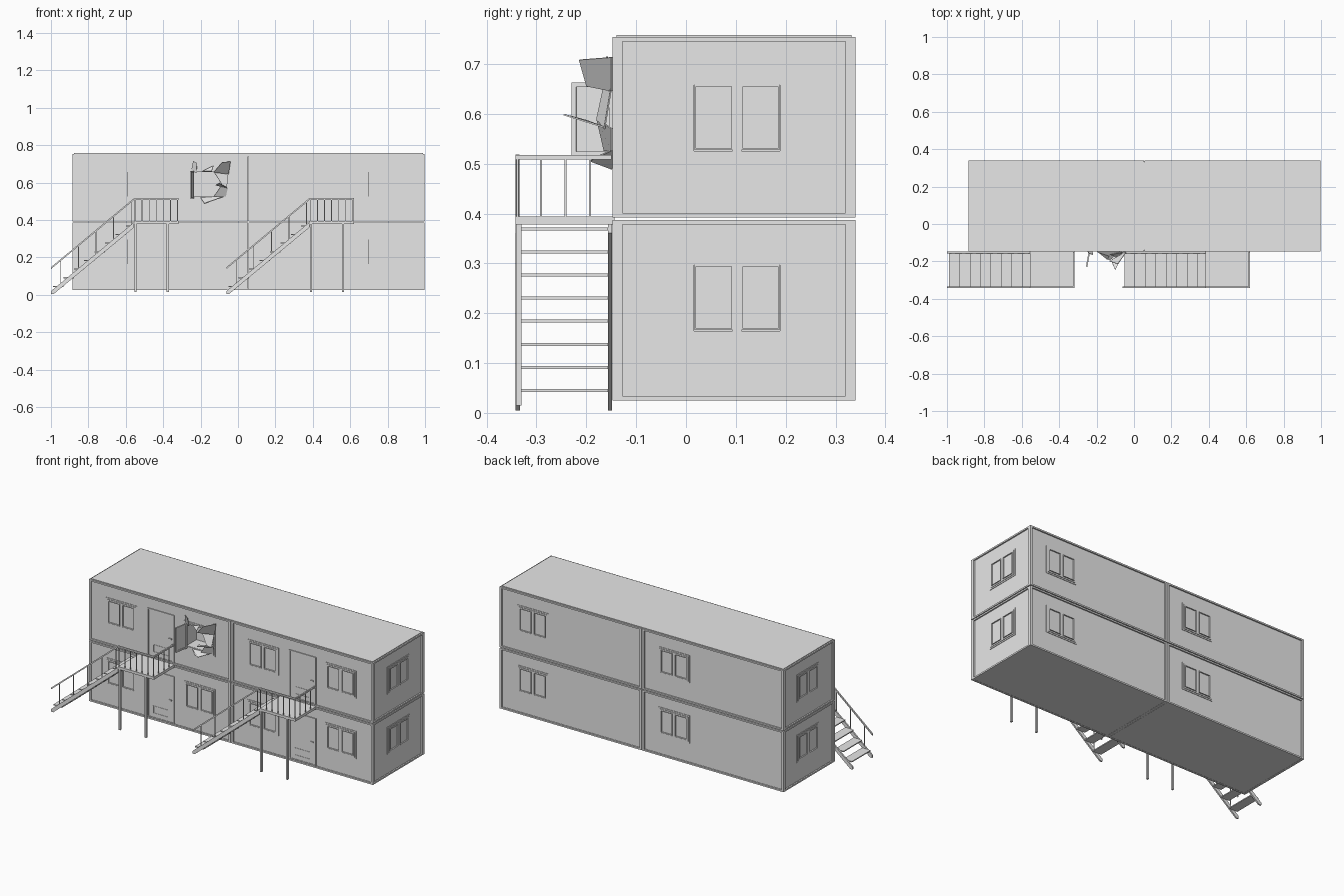
import bpy, bmesh
from mathutils import Matrix, Vector

if "Cube" in bpy.data.objects:
    bpy.data.objects.remove(bpy.data.objects["Cube"])

grey = bpy.data.materials.new("light_grey")
grey.use_nodes = True
grey.diffuse_color = (0.8, 0.8, 0.8, 1)
grey.node_tree.nodes["Principled BSDF"].inputs["Base Color"].default_value = (0.8, 0.8, 0.8, 1)


def finish(name, bm, matrix=None):
    if matrix:
        bm.transform(matrix)
    bmesh.ops.recalc_face_normals(bm, faces=bm.faces)
    mesh = bpy.data.meshes.new(name)
    bm.to_mesh(mesh)
    bm.free()
    mesh.materials.append(grey)
    ob = bpy.data.objects.new(name, mesh)
    bpy.context.scene.collection.objects.link(ob)
    return ob


def add_box(bm, x0, x1, y0, y1, z0, z1):
    place = Matrix.Translation(((x0 + x1) / 2, (y0 + y1) / 2, (z0 + z1) / 2))
    size = Matrix.Diagonal((x1 - x0, y1 - y0, z1 - z0, 1))
    bmesh.ops.create_cube(bm, size=1, matrix=place @ size)


def boxes(name, parts, matrix=None):
    bm = bmesh.new()
    for p in parts:
        add_box(bm, *p)
    return finish(name, bm, matrix)


def ring(w, z0, z1, t, d0, d1, cx=0):
    # Four bars around an opening; local x is across, local y is outward
    a, b = cx - w / 2, cx + w / 2
    return [(a, a + t, d0, d1, z0, z1), (b - t, b, d0, d1, z0, z1),
            (a + t, b - t, d0, d1, z0, z0 + t), (a + t, b - t, d0, d1, z1 - t, z1)]


def prism(bm, profile, y0, y1):
    # Side profile in x and z, extruded across y
    face = bm.faces.new([bm.verts.new((x, y0, z)) for x, z in profile])
    out = bmesh.ops.extrude_face_region(bm, geom=[face])
    moved = [v for v in out["geom"] if isinstance(v, bmesh.types.BMVert)]
    bmesh.ops.translate(bm, verts=moved, vec=(0, y1 - y0, 0))


# Building limits
X0, XM, X1 = -0.885, 0.055, 0.997
Y0, Y1 = -0.147, 0.34
IN = 0.008
FLOORS = [(0.025, 0.387), (0.392, 0.754)]
COLUMNS = [(X0, XM - 0.002), (XM + 0.002, X1)]
walls = {}

# Four stacked modules: recessed walls with a proud steel frame
for level, (z0, z1) in zip(("lower", "upper"), FLOORS):
    for side, (x0, x1) in zip(("right", "left"), COLUMNS):
        ex0 = x0 + (IN if side == "right" else 0)
        ex1 = x1 - (IN if side == "left" else 0)
        walls[level, side] = boxes(f"{level}_{side}_walls",
                                   [(ex0, ex1, Y0 + IN, Y1 - IN, z0 + 0.002, z1 - 0.002)])
        posts = [(x, x + 0.013, y, y + 0.02, z0, z1)
                 for x in (x0, x1 - 0.013) for y in (Y0, Y1 - 0.02)]
        rails = []
        for z in (z0, z1 - 0.009):
            rails += [(x0 + 0.013, x1 - 0.013, y, y + 0.012, z, z + 0.009) for y in (Y0, Y1 - 0.012)]
            rails += [(x, x + 0.013, Y0 + 0.02, Y1 - 0.02, z, z + 0.009) for x in (x0, x1 - 0.013)]
        boxes(f"{level}_{side}_frame", posts + rails)
boxes("roof", [(X0 + 0.008, X1 - 0.008, Y0 + 0.008, Y1 - 0.008, 0.74, 0.758)])
boxes("floor", [(X0 + 0.005, X1 - 0.005, Y0 + 0.005, Y1 - 0.005, 0.026, 0.035)])


# Wall placements: local x across, local y outward, z up
def facing(direction, u):
    if direction == "front":
        return Matrix(((1, 0, 0, u), (0, -1, 0, Y0 + IN), (0, 0, 1, 0), (0, 0, 0, 1)))
    if direction == "back":
        return Matrix(((1, 0, 0, u), (0, 1, 0, Y1 - IN), (0, 0, 1, 0), (0, 0, 0, 1)))
    s, x = (1, X1 - IN) if direction == "left" else (-1, X0 + IN)
    return Matrix(((0, s, 0, x), (1, 0, 0, u), (0, 0, 1, 0), (0, 0, 0, 1)))


def window(direction, u, base, broken=False):
    parts = ring(0.205, base, base + 0.165, 0.008, -0.002, 0.003)
    parts += ring(0.189, base + 0.008, base + 0.157, 0.008, -0.002, 0.006)
    if not broken:
        parts.append((-0.009, 0.009, -0.002, 0.006, base + 0.016, base + 0.149))
        for cx in (-0.047, 0.047):
            parts += ring(0.077, base + 0.018, base + 0.149, 0.003, -0.002, 0.0085, cx)
            parts.append((cx - 0.036, cx + 0.036, -0.002, 0.001, base + 0.018, base + 0.148))
    boxes(f"{direction}_window", parts, facing(direction, u))


BASES = (0.148, 0.509)
for level, base in enumerate(BASES):
    for u in (-0.673, -0.155, 0.265, 0.78):
        window("front", u, base, broken=(level == 1 and u == -0.155))
    for u in (-0.155, 0.78):
        window("back", u, base)
    for end in ("left", "right"):
        window(end, 0.1025, base)

# Doors with frame, panel, vent and handle
for z0, _ in FLOORS:
    for u in (-0.412, 0.527):
        z = z0 + 0.008
        parts = ring(0.178, z, z + 0.285, 0.007, -0.002, 0.005)
        parts.append((-0.08, 0.08, -0.002, 0.002, z + 0.007, z + 0.278))
        parts += ring(0.1, z + 0.03, z + 0.075, 0.003, 0, 0.004)
        parts.append((0.055, 0.072, 0, 0.008, z + 0.135, z + 0.142))
        boxes("door", parts, facing("front", u))

# Hole behind the broken window
cutter = boxes("opening_cutter", [(-0.242, -0.068, Y0 - 0.02, Y0 + 0.1, 0.526, 0.657)])
cutter.hide_render = True
cutter.hide_set(True)
cut = walls["upper", "right"].modifiers.new("opening", "BOOLEAN")
cut.object = cutter
cut.solver = "EXACT"

# Sash swung open on the left of the broken window
sash = ring(0.085, 0.515, 0.663, 0.009, -0.004, 0.004, 0.0425)
sash.append((0.009, 0.076, -0.001, 0.001, 0.524, 0.654))
swing = Matrix.Translation((-0.238, Y0 + 0.002, 0)) @ Matrix.Rotation(-1.75, 4, "Z")
boxes("open_sash", sash, swing)

# Bent and torn pieces around the hole
SHARDS = [
    [(-0.13, -0.2, 0.655), (-0.05, -0.15, 0.645), (-0.04, -0.15, 0.713), (-0.085, -0.215, 0.708)],
    [(-0.19, -0.15, 0.66), (-0.14, -0.19, 0.66), (-0.13, -0.17, 0.69)],
    [(-0.25, -0.147, 0.665), (-0.222, -0.147, 0.65), (-0.22, -0.165, 0.705), (-0.24, -0.16, 0.715)],
    [(-0.13, -0.165, 0.66), (-0.05, -0.15, 0.66), (-0.06, -0.165, 0.57), (-0.085, -0.18, 0.59)],
    [(-0.06, -0.165, 0.575), (-0.1, -0.245, 0.6), (-0.12, -0.2, 0.588)],
    [(-0.085, -0.18, 0.59), (-0.055, -0.15, 0.57), (-0.065, -0.15, 0.525), (-0.13, -0.165, 0.525)],
    [(-0.2, -0.147, 0.52), (-0.07, -0.147, 0.53), (-0.13, -0.195, 0.507), (-0.18, -0.15, 0.49)],
]
bm = bmesh.new()
for shard in SHARDS:
    bm.faces.new([bm.verts.new(Vector(p)) for p in shard])
torn = finish("torn_window_pieces", bm)
torn.modifiers.new("thickness", "SOLIDIFY").thickness = 0.003

# Outside stairs, one flight per pair of modules
LX0, LX1, SY0, SY1 = -0.555, -0.318, -0.342, -0.149
SLOPE = 0.37 / 0.445
for dx in (0, 0.9375):
    shift = Matrix.Translation((dx, 0, 0))

    # Landing platform on two legs
    legs = [(x, x + 0.011, SY0 + 0.001, SY0 + 0.012, 0.015, 0.38) for x in (-0.553, -0.381)]
    boxes("landing", [(LX0, LX1, SY0, SY1 + 0.006, 0.378, 0.394)] + legs, shift)

    # Stringers and treads
    bm = bmesh.new()
    profile = [(-1, 0.005), (-0.985, 0.005), (LX0, 0.361), (LX0, 0.389), (-1, 0.02)]
    for y in (SY0, SY1 - 0.008):
        prism(bm, profile, y, y + 0.009)
    for i in range(8):
        z = 0.045 + 0.0463 * i
        x = -1 + (z - 0.013) / SLOPE
        add_box(bm, x - 0.028, x + 0.028, SY0 + 0.009, SY1 - 0.008, z - 0.003, z + 0.003)
    finish("stair_flight", bm, shift)

    # Sloping handrail with balusters on the outer side
    bm = bmesh.new()
    prism(bm, [(-1, 0.138), (LX0, 0.508), (LX0, 0.518), (-1, 0.148)], SY0, SY0 + 0.008)
    for i in range(5):
        x = -0.947 + 0.094 * i
        z = 0.012 + SLOPE * (x + 1)
        add_box(bm, x - 0.002, x + 0.002, SY0 + 0.002, SY0 + 0.006, z, z + 0.132)
    finish("stair_handrail", bm, shift)

    # Landing guard rail along the front and the far end
    rail = [(LX0, LX1, SY0, SY0 + 0.008, 0.508, 0.517),
            (LX1 - 0.008, LX1, SY0 + 0.008, SY1, 0.508, 0.517)]
    for i in range(7):
        x = LX0 + 0.002 + 0.038 * i
        rail.append((x, x + 0.004, SY0 + 0.002, SY0 + 0.006, 0.39, 0.51))
    for i in range(1, 4):
        y = SY0 + 0.049 * i
        rail.append((LX1 - 0.006, LX1 - 0.002, y, y + 0.004, 0.39, 0.51))
    boxes("landing_guard_rail", rail, shift)
